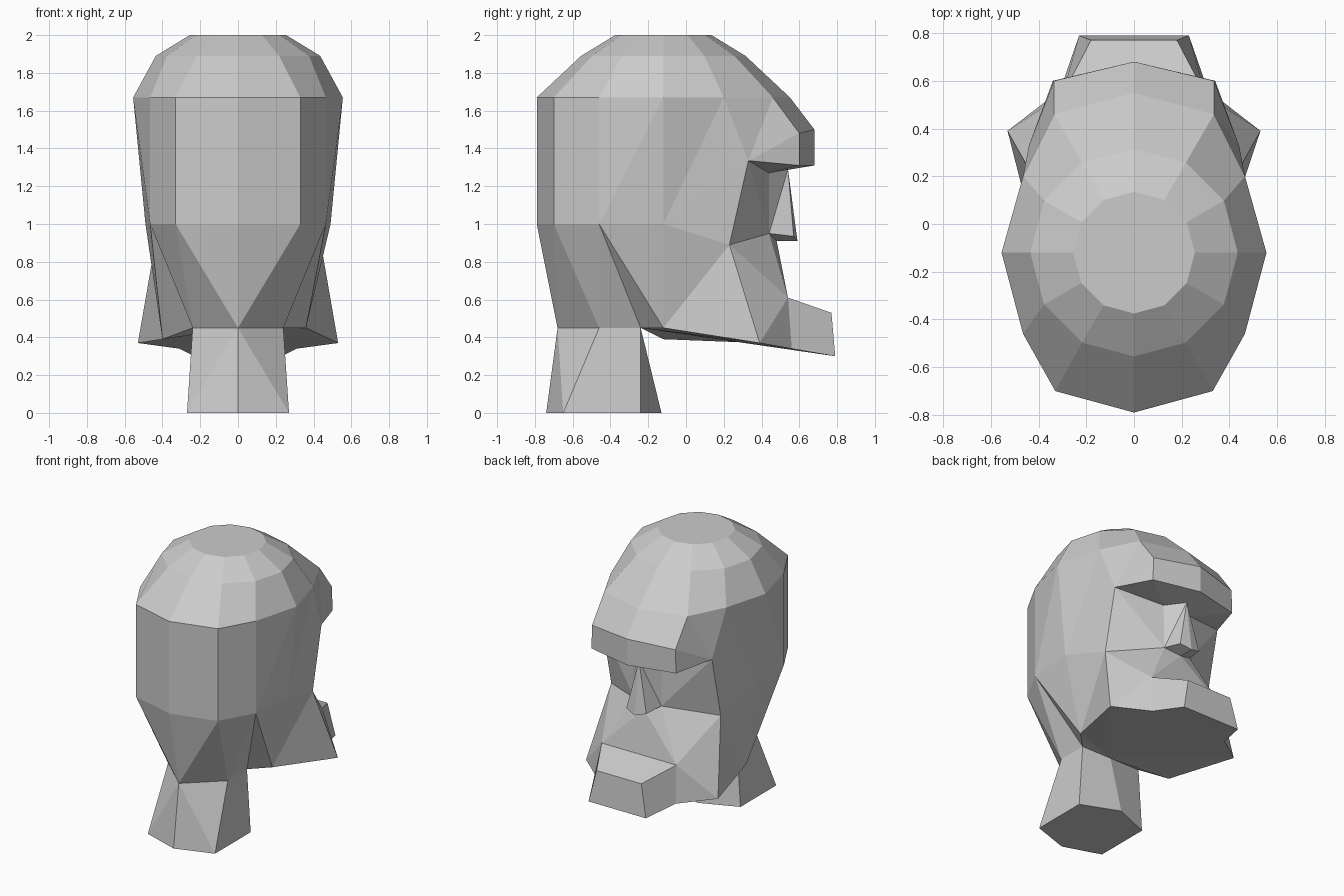
import bpy, bmesh, math
from mathutils import Vector

cube = bpy.data.objects.get("Cube")
if cube:
    bpy.data.objects.remove(cube, do_unlink=True)

clay = bpy.data.materials.new("grey clay")
clay.use_nodes = True
GREY = (0.6, 0.6, 0.6, 1)
clay.diffuse_color = GREY
clay.node_tree.nodes["Principled BSDF"].inputs["Base Color"].default_value = GREY

# Landmarks on the centre line and the +x half
P = {
    # widest ring of the skull, back to forehead
    "temple0": (0, -.79, 1.67), "temple1": (.33, -.7, 1.67), "temple2": (.465, -.46, 1.67),
    "temple3": (.555, -.12, 1.67), "temple4": (.465, .2, 1.67), "temple5": (.335, .46, 1.67),
    "temple6": (0, .55, 1.67),
    # lower ring of the skull
    "nape0": (0, -.79, 1), "nape1": (.33, -.7, 1), "nape2": (.465, -.46, 1), "nape3": (.49, -.12, 1),
    # brow and eye socket
    "brow_mid": (0, .68, 1.5), "brow_side": (.335, .6, 1.48), "ridge_mid": (0, .68, 1.31),
    "ridge_side": (.34, .6, 1.31), "brow_end": (.44, .33, 1.335), "eye_in": (.115, .44, 1.27),
    "cheek": (.44, .23, .89),
    # nose
    "bridge": (0, .54, 1.29), "tip": (0, .59, .91), "wing": (.08, .57, .935),
    "nose_base": (.11, .44, .95), "under_nose": (0, .48, .91),
    # mouth and jaw
    "lip_mid": (0, .54, .61), "lip_side": (.3, .54, .61), "pout_mid": (0, .77, .53),
    "pout": (.18, .77, .53), "chin_mid": (0, .79, .3), "chin": (.23, .79, .3),
    "jaw_front": (.31, .56, .34), "jaw": (.53, .39, .37), "hinge": (.36, -.12, .45),
    # neck
    "neck_back": (0, -.68, .45), "neck_rear": (.24, -.46, .45), "neck_fore": (.24, -.24, .45),
    "throat": (0, -.24, .45), "foot_back": (0, -.74, 0), "foot_rear": (.27, -.65, 0),
    "foot_fore": (.27, -.24, 0), "foot_front": (0, -.13, 0),
}
# Round rings that close the top of the skull
for ring, radius, z in (("crown", .255, 2), ("dome", .435, 1.89)):
    for i in range(7):
        a = math.pi * i / 6
        P[f"{ring}{i}"] = (radius * math.sin(a), -.12 - radius * math.cos(a), z)

MIRROR = {k: (-x, y, z) for k, (x, y, z) in P.items()}
MIRROR["hinge"] = (-.4, -.12, .39)  # the jaw sags a little on this side


def part(name, centre, faces):
    """Build half the part, mirror it and turn all faces away from centre."""
    bm = bmesh.new()
    centre = Vector(centre)
    for points in (P, MIRROR):
        for face in faces:
            f = bm.faces.new([bm.verts.new(points[k]) for k in face.split()])
            f.normal_update()
            if f.normal.dot(f.calc_center_median() - centre) < 0:
                f.normal_flip()
    bmesh.ops.remove_doubles(bm, verts=bm.verts[:], dist=0.0005)
    mesh = bpy.data.meshes.new(name)
    bm.to_mesh(mesh)
    bm.free()
    mesh.materials.append(clay)
    bpy.context.collection.objects.link(bpy.data.objects.new(name, mesh))


# Domed top of the skull
cap = [f"{a}{i} {a}{i+1} {b}{i+1} {b}{i}"
       for a, b in (("temple", "dome"), ("dome", "crown")) for i in range(6)]
cap.append(" ".join(f"crown{i}" for i in range(7)))
part("skull_cap", (0, -.12, 1.5), cap)

# Back and sides of the skull
part("skull_back", (0, -.12, 1.1), [
    "temple0 temple1 nape1 nape0",
    "temple1 temple2 nape2 nape1",
    "temple2 temple3 nape2",
    "temple3 nape3 nape2",
    "temple3 temple4 nape3",
    "temple4 brow_end nape3",
    "nape0 nape1 neck_back",
    "nape1 neck_rear neck_back",
    "nape1 nape2 neck_rear",
    "nape2 neck_fore neck_rear",
    "nape2 hinge neck_fore",
    "nape2 nape3 hinge",
])

# Forehead and overhanging brow
part("brow", (0, .2, 1.6), [
    "temple5 temple6 brow_mid brow_side",
    "brow_side brow_mid ridge_mid ridge_side",
    "temple4 temple5 brow_end",
    "temple5 brow_side brow_end",
    "brow_side ridge_side brow_end",
    "brow_end ridge_side eye_in",
    "eye_in ridge_side ridge_mid bridge",
])

# Eye sockets, cheeks and upper lip
part("face", (0, 0, .8), [
    "brow_end eye_in nose_base",
    "brow_end nose_base cheek",
    "nape3 brow_end cheek",
    "nape3 cheek hinge",
    "cheek jaw hinge",
    "cheek lip_side jaw",
    "cheek nose_base lip_side",
    "nose_base under_nose lip_side",
    "under_nose lip_mid lip_side",
    "lip_side jaw_front jaw",
])

# Wedge nose
part("nose", (0, .47, 1.02), [
    "eye_in bridge nose_base",
    "bridge wing nose_base",
    "bridge tip wing",
    "wing tip under_nose nose_base",
])

# Jutting mouth block and underside of the jaw
part("jaw", (0, .4, .45), [
    "lip_mid lip_side pout pout_mid",
    "pout_mid pout chin chin_mid",
    "lip_side jaw_front chin pout",
    "chin_mid chin jaw_front throat",
    "jaw_front jaw throat",
    "jaw hinge throat",
    "hinge neck_fore throat",
])

# Flared neck with a flat base
part("neck", (0, -.43, .2), [
    "neck_back neck_rear foot_rear",
    "neck_back foot_rear foot_back",
    "neck_rear neck_fore foot_fore foot_rear",
    "neck_fore throat foot_front foot_fore",
    "foot_back foot_rear foot_fore foot_front",
])
